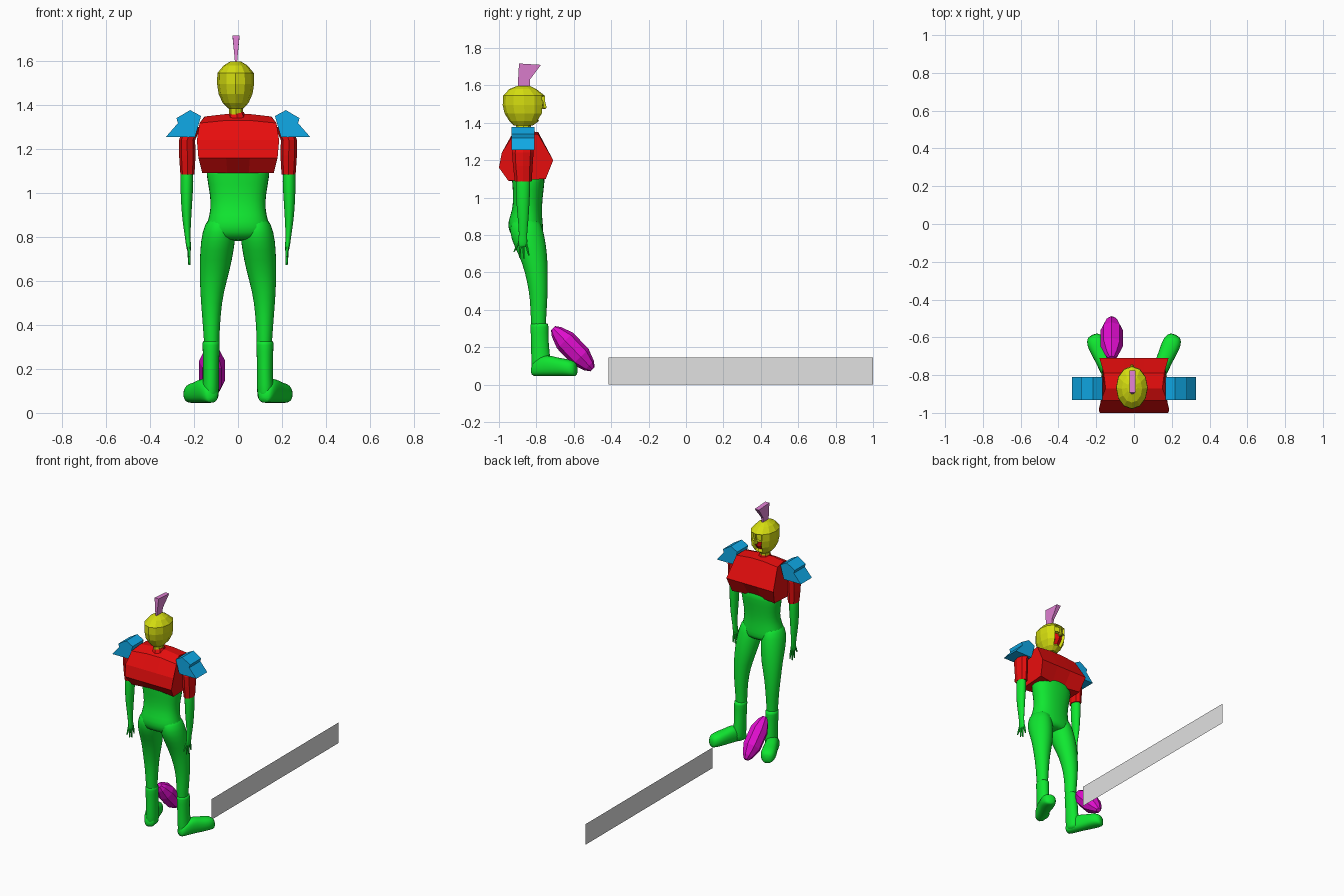
import bpy, bmesh, math
from mathutils import Vector

if "Cube" in bpy.data.objects:
    bpy.data.objects.remove(bpy.data.objects["Cube"])


def material(name, *rgb):
    m = bpy.data.materials.new(name)
    m.use_nodes = True
    m.diffuse_color = (*rgb, 1)
    m.node_tree.nodes["Principled BSDF"].inputs["Base Color"].default_value = (*rgb, 1)
    return m


RED = material("red", .8, .004, .004)
GREEN = material("green", .005, .8, .03)
YELLOW = material("yellow", .66, .72, .005)
BLUE = material("blue", .005, .4, .8)
MAGENTA = material("magenta", .75, .004, .62)
PINK = material("pink", .75, .22, .65)
GREY = material("grey", .75, .75, .75)


def finish(name, bm, mats, smooth=False):
    bmesh.ops.recalc_face_normals(bm, faces=bm.faces)
    me = bpy.data.meshes.new(name)
    bm.to_mesh(me)
    bm.free()
    for m in mats:
        me.materials.append(m)
    ob = bpy.data.objects.new(name, me)
    bpy.context.collection.objects.link(ob)
    if smooth:
        me.shade_smooth()
        ob.modifiers.new("Rounding", "SUBSURF").levels = 1
        ob.modifiers["Rounding"].render_levels = 1
    return ob


def skin(loops):
    """Bridge equal loops of points and cap both ends."""
    bm = bmesh.new()
    rows = [[bm.verts.new(p) for p in loop] for loop in loops]
    n = len(rows[0])
    for a, b in zip(rows, rows[1:]):
        for i in range(n):
            j = (i + 1) % n
            bm.faces.new((a[i], a[j], b[j], b[i]))
    bm.faces.new(rows[0])
    bm.faces.new(rows[-1])
    return bm


def ring(c, u, v, n, power=1.0):
    """Ellipse around c with radius vectors u and v; power below 1 squares it."""
    out = []
    for i in range(n):
        a = 2 * math.pi * i / n
        f = [math.copysign(abs(t) ** power, t) for t in (math.cos(a), math.sin(a))]
        out.append(Vector(c) + Vector(u) * f[0] + Vector(v) * f[1])
    return out


def tower(rows, n, power=1.0):
    """Stack of level rings given as z, x min, x max, y min, y max."""
    return skin([ring(((a + b) / 2, (c + d) / 2, z), ((b - a) / 2, 0, 0),
                      (0, (d - c) / 2, 0), n, power) for z, a, b, c, d in rows])


def flip(rows, s):
    return [(z, s * a, s * b, c, d) for z, a, b, c, d in rows]


# Torso and hips
finish("torso", tower([
    (1.16, -.15, .15, -.94, -.75), (1.08, -.147, .147, -.93, -.755),
    (1.0, -.13, .13, -.925, -.765), (.93, -.125, .125, -.93, -.77),
    (.87, -.14, .14, -.955, -.765), (.82, -.155, .155, -.95, -.76),
    (.78, -.13, .13, -.92, -.77)], 16, .85), [GREEN], True)

# Chest armour: side profile (y, z, half width) swept across, dented in the middle
profile = [(-.95, 1.09, .162), (-1, 1.16, .18), (-.985, 1.24, .187), (-.935, 1.33, .175),
           (-.87, 1.36, .15), (-.79, 1.35, .16), (-.71, 1.2, .183), (-.75, 1.1, .165)]
columns = []
for t in (-1, -.3, .3, 1):
    col = []
    for y, z, w in profile:
        dent = .02 if abs(t) < .5 and z < 1.13 else 0
        col.append((t * w, y + math.copysign(dent, -.86 - y), z - (.012 if abs(t) == 1 and z > 1.3 else 0)))
    columns.append(col)
finish("chest_armour", skin(columns), [RED])

# Limbs, built once for each side
pad = [(.328, 1.255), (.273, 1.318), (.28, 1.34), (.218, 1.377), (.168, 1.35), (.195, 1.255)]
for side, s in (("left", 1), ("right", -1)):
    finish(side + "_leg", tower(flip([
        (.9, .03, .135, -.93, -.785), (.82, .006, .166, -.95, -.76),
        (.74, .018, .174, -.92, -.745), (.65, .035, .176, -.875, -.738),
        (.55, .065, .173, -.85, -.738), (.45, .078, .165, -.833, -.74),
        (.35, .084, .157, -.832, -.748), (.24, .086, .15, -.82, -.75),
        (.14, .09, .15, -.82, -.75)], s), 16), [GREEN], True)

    finish(side + "_boot_shaft", tower(flip([
        (.33, .082, .162, -.832, -.735), (.32, .08, .164, -.835, -.733),
        (.24, .085, .16, -.83, -.735), (.16, .085, .16, -.83, -.725),
        (.09, .085, .165, -.828, -.72), (.05, .09, .16, -.82, -.73)], s), 12), [GREEN], True)

    # Foot turned outwards, swept from heel to toe
    heel = Vector((s * .115, -.825, 0))
    ahead = Vector((s * .4, .916, 0))
    across = Vector((.916, -s * .4, 0))
    loops = []
    for dist, w, top in ((0, .028, .1), (.03, .042, .14), (.09, .044, .165),
                         (.15, .047, .145), (.2, .053, .14), (.24, .046, .13), (.262, .025, .11)):
        h = (top - .044) / 2
        loops.append(ring(heel + ahead * dist + Vector((0, 0, .044 + h)),
                          across * w, (0, 0, h), 12, .8))
    finish(side + "_foot", skin(loops), [GREEN], True)

    # Arm and hand
    finish(side + "_arm", tower(flip([
        (1.15, .203, .262, -.91, -.83), (1.05, .2, .264, -.91, -.83),
        (.97, .206, .262, -.91, -.835), (.88, .212, .255, -.9, -.84),
        (.8, .216, .242, -.893, -.85), (.765, .213, .238, -.9, -.845),
        (.73, .212, .232, -.9, -.85)], s), 10), [GREEN], True)
    for name, root, tip, low in (("first_finger", -.855, -.84, .69), ("second_finger", -.87, -.866, .672),
                                 ("third_finger", -.885, -.89, .68), ("thumb", -.895, -.92, .71)):
        finish(side + "_" + name, tower(flip([
            (.755, .216, .232, root - .008, root + .008),
            ((.755 + low) / 2, .215, .229, (root + tip) / 2 - .007, (root + tip) / 2 + .007),
            (low, .217, .226, tip - .004, tip + .004)], s), 6), [GREEN])

    # Sleeve and shoulder pad
    finish(side + "_sleeve", tower(flip([
        (1.3, .17, .25, -.92, -.82), (1.24, .195, .268, -.93, -.815),
        (1.17, .193, .268, -.925, -.82), (1.085, .198, .262, -.915, -.825)], s), 8), [RED])
    finish(side + "_shoulder_pad",
           skin([[(s * x, y, z) for x, z in pad] for y in (-.933, -.81)]), [BLUE])

# Neck
finish("neck", tower([(1.33, -.04, .022, -.91, -.83), (1.42, -.04, .022, -.91, -.83)], 8), [YELLOW])
finish("collar", tower([(1.34, -.05, .04, -.92, -.82), (1.368, -.038, .026, -.905, -.83)], 8), [RED])

# Head, faceted, with sunken eyes and an open mouth
bm = tower([(1.385, -.045, .025, -.92, -.82), (1.41, -.07, .048, -.945, -.785),
            (1.45, -.088, .066, -.97, -.757), (1.495, -.095, .073, -.98, -.752),
            (1.545, -.094, .072, -.978, -.755), (1.58, -.065, .043, -.945, -.8),
            (1.598, -.035, .013, -.9, -.835)], 12)
bmesh.ops.recalc_face_normals(bm, faces=bm.faces)


def front_faces(low, high):
    return [f for f in bm.faces if f.normal.y > .6 and abs(f.calc_center_median().x + .011) < .03
            and low < f.calc_center_median().z < high]


mouth, eyes = front_faces(1.4, 1.475), front_faces(1.5, 1.54)
bmesh.ops.inset_region(bm, faces=mouth, thickness=.008, depth=-.018)
for f in mouth:
    f.material_index = 1
bmesh.ops.inset_individual(bm, faces=eyes, thickness=.007, depth=-.014)
finish("head", bm, [YELLOW, RED])
finish("nose", tower([(1.515, -.016, -.006, -.77, -.752), (1.48, -.024, .002, -.78, -.742),
                      (1.474, -.02, -.002, -.78, -.75)], 6), [YELLOW])

# Crest: side profile with a wedge-shaped thickness
crest = [(-.9, 1.585, .004), (-.893, 1.717, .016), (-.775, 1.71, .016),
         (-.835, 1.63, .008), (-.835, 1.585, .004)]
finish("crest", skin([[(-.009 + t * w, y, z) for y, z, w in crest] for t in (-1, 1)]), [PINK])

# Ball, a tilted faceted spindle
axis = Vector((0, .69, -.72)).normalized()
normal = Vector((0, axis.z, -axis.y))
loops = [ring(Vector((-.118, -.605, .192)) + axis * d, (r, 0, 0), normal * r, 8)
         for d, r in ((-.152, .016), (-.125, .036), (-.06, .06), (.06, .06), (.125, .036), (.152, .016))]
finish("ball", skin(loops), [MAGENTA])

# Upright ground strip
bm = bmesh.new()
bm.faces.new([bm.verts.new((.085, y, z)) for y, z in ((-.415, 0), (1, 0), (1, .145), (-.415, .145))])
finish("upright_strip", bm, [GREY])
